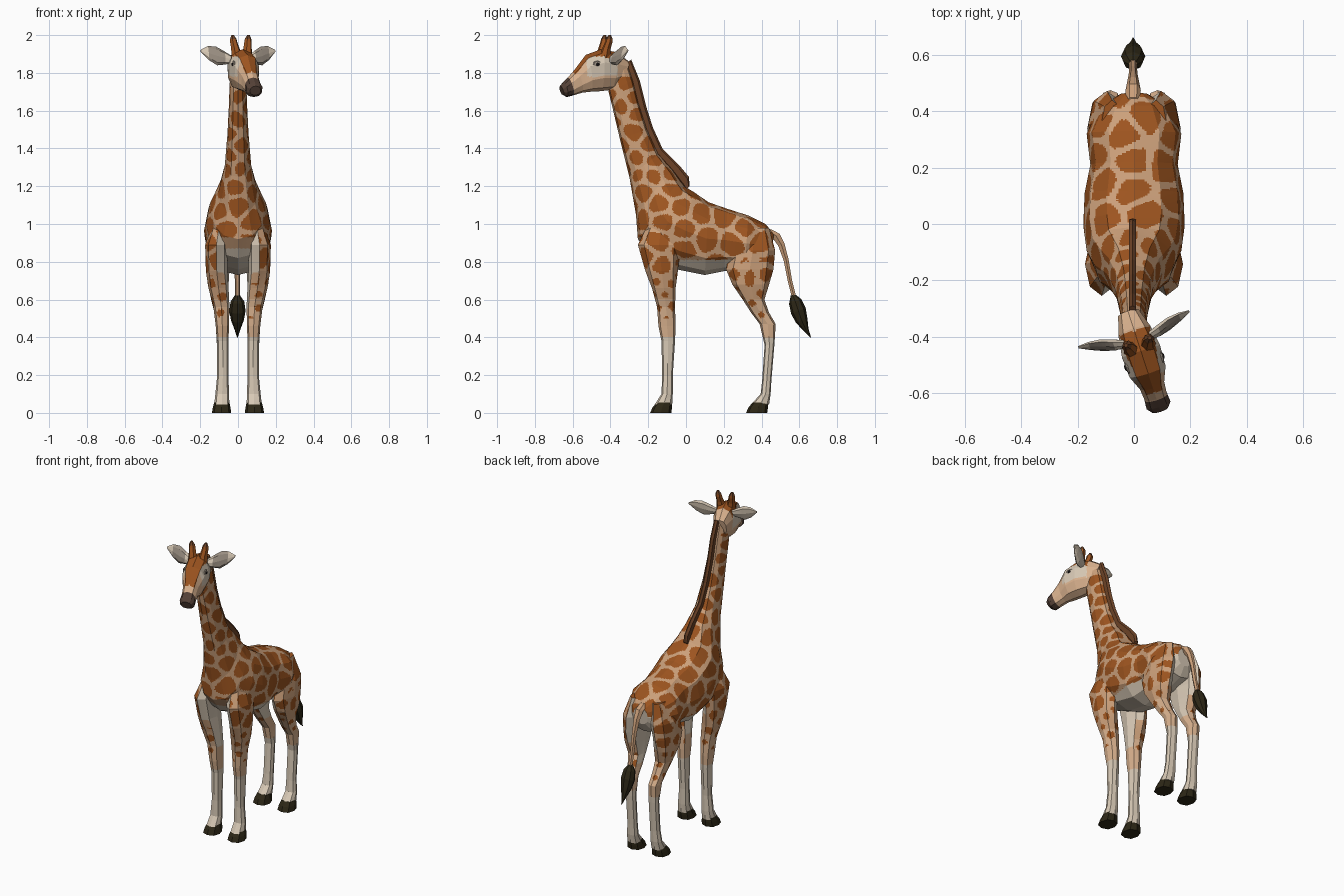
import bpy, bmesh, math, random
from mathutils import Vector, Matrix, kdtree

if "Cube" in bpy.data.objects:
    bpy.data.objects.remove(bpy.data.objects["Cube"])

random.seed(11)

# materials (linear colours)
PALETTE = {
    "rust": (0.34, 0.09, 0.014), "tan": (0.60, 0.35, 0.195), "peach": (0.69, 0.44, 0.27),
    "cream": (0.68, 0.58, 0.46), "mane_brown": (0.15, 0.055, 0.02), "hoof_dark": (0.026, 0.02, 0.008),
    "muzzle_brown": (0.09, 0.053, 0.038), "ear_grey": (0.32, 0.27, 0.22), "eye_black": (0.012, 0.01, 0.01)}
MATS = {}
for key, col in PALETTE.items():
    MATS[key] = bpy.data.materials.new(key)
    MATS[key].diffuse_color = (*col, 1)
V = lambda *p: Vector(p)


def ring(c, a, b, n, e=1.0):
    """Polygonal (super)ellipse around c with half axes a and b."""
    pw = lambda v: math.copysign(abs(round(v, 6)) ** e, v)
    angles = [2 * math.pi * i / n for i in range(n)]
    return [c + a * pw(math.cos(t)) + b * pw(math.sin(t)) for t in angles]


def loft(name, rings, rule, sub=1, step=None, matrix=None):
    """Skin rings; sub/step split the flat panels finely so colours can follow a rule."""
    rows = [[r[i].lerp(r[(i + 1) % len(r)], k / sub) for i in range(len(r)) for k in range(sub)]
            for r in rings]
    fine = [rows[0]]
    for r0, r1 in zip(rows, rows[1:]):
        k = 1 if not step else max(1, math.ceil(max((p - q).length for p, q in zip(r0, r1)) / step))
        fine += [[p.lerp(q, j / k) for p, q in zip(r0, r1)] for j in range(1, k + 1)]
    bm = bmesh.new()
    grid = [[bm.verts.new(p) for p in r] for r in fine]
    n = len(grid[0])
    for r0, r1 in zip(grid, grid[1:]):
        for i in range(n):
            j = (i + 1) % n
            bm.faces.new((r0[i], r0[j], r1[j], r1[i]))
    bm.faces.new(grid[0][::-1])
    bm.faces.new(grid[-1])
    bmesh.ops.recalc_face_normals(bm, faces=bm.faces)
    bm.normal_update()
    pick = [rule] * len(bm.faces)
    if callable(rule):
        cs = [f.calc_center_median() for f in bm.faces]
        pick = [rule(p, f.normal, s) for p, f, s in zip(cs, bm.faces, spots(cs, rule))]
    used = sorted(set(pick))
    for f, c in zip(bm.faces, pick):
        f.material_index = used.index(c)
    if matrix:
        bm.transform(matrix)
    me = bpy.data.meshes.new(name)
    bm.to_mesh(me)
    bm.free()
    for c in used:
        me.materials.append(MATS[c])
    bpy.context.collection.objects.link(bpy.data.objects.new(name, me))


# coat pattern: cells around scattered seeds, separated by pale lines
seeds = []


def spots(points, rule):
    if rule not in (body_rule, leg_rule):
        return [False] * len(points)
    for p in random.sample(points, min(len(points), 4000)):
        r = 0.075 if p.z > 1.25 else (0.058 if p.z < 0.72 else 0.1)
        if all((p - s).length > r for s in seeds):
            seeds.append(p.copy())
    kd = kdtree.KDTree(len(seeds))
    for i, s in enumerate(seeds):
        kd.insert(s, i)
    kd.balance()
    out = []
    for p in points:
        d = [h[2] for h in kd.find_n(p, 3)]
        gap = 0.022 if p.z > 0.72 else 0.03
        out.append(d[1] - d[0] > gap and d[2] - d[0] > gap * 1.5)
    return out


def body_rule(p, n, spot):
    belly = n.z < -0.4 and p.z < 0.81
    chest = p.y < -0.1 and p.z < 0.87 and abs(p.x) < 0.09
    rump = p.y > 0.43 and p.z < 0.9 and abs(p.x) < 0.07
    if belly or chest or rump:
        return "cream"
    low_chest = p.y < -0.1 and p.z < 0.93 and abs(p.x) < 0.09
    return "rust" if spot and p.z < 1.78 and not low_chest else "tan"


def leg_rule(p, n, spot):
    outward = n.x * math.copysign(1, p.x)
    if p.z < 0.4 or (outward < -0.5 and p.z > 0.55):
        return "cream"
    if spot and p.z > 0.5 and outward > -0.4:
        return "rust"
    return "tan" if p.z > 0.6 else "peach"


# body and neck: bottom y, z, top y, z, half width
BODY = [(.455, .84, .465, .95, .05), (.42, .78, .42, 1.0, .12), (.31, .75, .33, 1.045, .168),
        (.20, .75, .22, 1.08, .155), (.10, .73, .12, 1.115, .175), (-.05, .76, .04, 1.17, .18),
        (-.18, .82, -.01, 1.2, .168), (-.255, .92, -.035, 1.235, .14), (-.265, 1.05, -.075, 1.29, .103),
        (-.30, 1.25, -.145, 1.37, .07), (-.35, 1.45, -.205, 1.5, .056), (-.39, 1.62, -.25, 1.64, .048),
        (-.41, 1.70, -.28, 1.76, .045), (-.42, 1.76, -.31, 1.85, .04)]


def slab(rows, n, e, x=0):
    """Rings standing between two side-view points."""
    return [ring(V(x, (a + c) / 2, (b + d) / 2), V(0, (c - a) / 2, (d - b) / 2), V(w, 0, 0), n, e)
            for a, b, c, d, w in rows]


loft("body_and_neck", slab(BODY, 12, .9), body_rule, sub=12, step=.007)

# mane: inner y, z, outer y, z, half width
MANE = [(.0, 1.18, .02, 1.2), (-.02, 1.2, .015, 1.25), (-.08, 1.28, -.035, 1.31), (-.16, 1.37, -.125, 1.4),
        (-.22, 1.5, -.175, 1.51), (-.26, 1.61, -.21, 1.62), (-.29, 1.75, -.245, 1.76), (-.32, 1.85, -.29, 1.87)]
loft("mane", slab([(*r, .014) for r in MANE], 6, .8, -.005), "mane_brown")

# legs: z, y front, y back, x inner, x outer
FRONT = [(1.0, -.2, -.06, .06, .135), (.89, -.255, -.03, .055, .174), (.75, -.215, -.043, .055, .17),
         (.66, -.18, -.055, .05, .156), (.56, -.153, -.058, .045, .13), (.46, -.146, -.055, .048, .118),
         (.38, -.13, -.058, .05, .112), (.2, -.126, -.07, .05, .11), (.1, -.13, -.07, .048, .12),
         (.045, -.165, -.073, .045, .126)]
HIND = [(.98, .28, .44, .04, .115), (.86, .235, .472, .03, .162), (.76, .212, .463, .045, .166),
        (.68, .245, .44, .05, .16), (.6, .30, .415, .05, .142), (.53, .345, .44, .05, .125),
        (.47, .39, .475, .05, .118), (.36, .416, .468, .05, .112), (.17, .403, .452, .05, .112),
        (.1, .395, .448, .048, .12), (.045, .345, .44, .045, .126)]
HOOF = [(.055, .035, .115, .045, .126), (.03, .013, .116, .04, .133), (0, 0, .112, .036, .138)]


def leg_rings(rows, side, dy=0):
    return [ring(V(side * (c + d) / 2, dy + (a + b) / 2, z), V(0, (b - a) / 2, 0), V(side * (d - c) / 2, 0, 0),
                 8, 1.0 if z > .7 else .8) for z, a, b, c, d in rows]


for side, tag in ((1, "right"), (-1, "left")):
    for part, rows, toe in (("front", FRONT, -.19), ("hind", HIND, .318)):
        loft(f"{part}_leg_{tag}", leg_rings(rows, side), leg_rule, sub=8, step=.008)
        loft(f"{part}_hoof_{tag}", leg_rings(HOOF, side, toe), "hoof_dark")


# tail and tuft: y, z, radius
def tube(rows, n):
    return [ring(V(-.003, y, z), V(r, 0, 0), V(0, .9 * r, .35 * r), n) for y, z, r in rows]


loft("tail", tube([(.43, .965, .025), (.475, .94, .027), (.505, .89, .021), (.53, .81, .016),
                   (.55, .7, .014), (.575, .6, .014)], 6), "tan")
loft("tail_tuft", tube([(.565, .625, .012), (.578, .59, .036), (.595, .54, .043), (.612, .49, .034),
                        (.635, .44, .015), (.66, .4, .002)], 8), "hoof_dark")

# head, built facing -y and then turned: bottom y, z, top y, z, half width
TURN = Matrix.Translation((-.005, -.36, 0)) @ Matrix.Rotation(math.radians(18), 4, 'Z')
HEAD = [(.03, 1.76, .055, 1.865, .04), (-.04, 1.71, -.01, 1.91, .062), (-.10, 1.703, -.095, 1.925, .074),
        (-.155, 1.70, -.18, 1.895, .07), (-.2, 1.695, -.235, 1.825, .047), (-.245, 1.682, -.275, 1.78, .043),
        (-.285, 1.672, -.305, 1.75, .046), (-.305, 1.682, -.322, 1.73, .03)]


def head_rule(p, n, spot):
    f = -p.y
    if f + .3 * (1.72 - p.z) > .262:
        return "muzzle_brown"
    if .02 < f < .25 and n.z > .2 and p.z > 1.79 and abs(p.x) < .056 - .16 * max(0, f - .09):
        return "rust"
    return "cream" if p.z > 1.78 and .02 < f < .19 else "peach"


loft("head", slab(HEAD, 10, .85), head_rule, sub=6, step=.007, matrix=TURN)


def horn_rule(p, n, spot):
    return "mane_brown" if p.z > 1.975 else "rust"


def ear_rule(p, n, spot):
    return "ear_grey" if n.y < -.3 and .08 < abs(p.x) < .17 else "cream"


for s, tag in ((1, "right"), (-1, "left")):
    # horn: x, y, z, radius
    loft(f"horn_{tag}", [ring(V(s * x, y, z), V(r, 0, 0), V(0, r, 0), 6) for x, y, z, r in
                         ((.028, -.085, 1.88, .031), (.034, -.075, 1.93, .023), (.04, -.064, 1.965, .02),
                          (.041, -.062, 1.98, .018), (.044, -.06, 2.0, .007))], horn_rule, matrix=TURN)
    # ear: x, y, z, half height, half thickness
    loft(f"ear_{tag}", [ring(V(s * x, y, z), V(0, .25 * h, h), V(0, t, 0), 8) for x, y, z, h, t in
                        ((.04, -.055, 1.87, .016, .014), (.085, -.045, 1.88, .036, .02),
                         (.125, -.033, 1.89, .05, .018), (.168, -.022, 1.905, .037, .012),
                         (.207, -.014, 1.916, .006, .004))], ear_rule, sub=2, step=.02, matrix=TURN)
    # eye with grey lid
    for name, mat, h, x0 in (("eyelid", "ear_grey", .02, .061), ("eye", "eye_black", .01, .065)):
        loft(f"{name}_{tag}", [ring(V(s * (x0 + dx), -.135, 1.845), V(0, h * k * 1.3, 0), V(0, 0, h * k), 8)
                               for dx, k in ((0, 1), (.006, .85), (.009, .4))], mat, matrix=TURN)

for m in bpy.data.materials:
    if m.users and not m.is_grease_pencil:
        m.use_nodes = True
        m.node_tree.nodes["Principled BSDF"].inputs["Base Color"].default_value = m.diffuse_color
